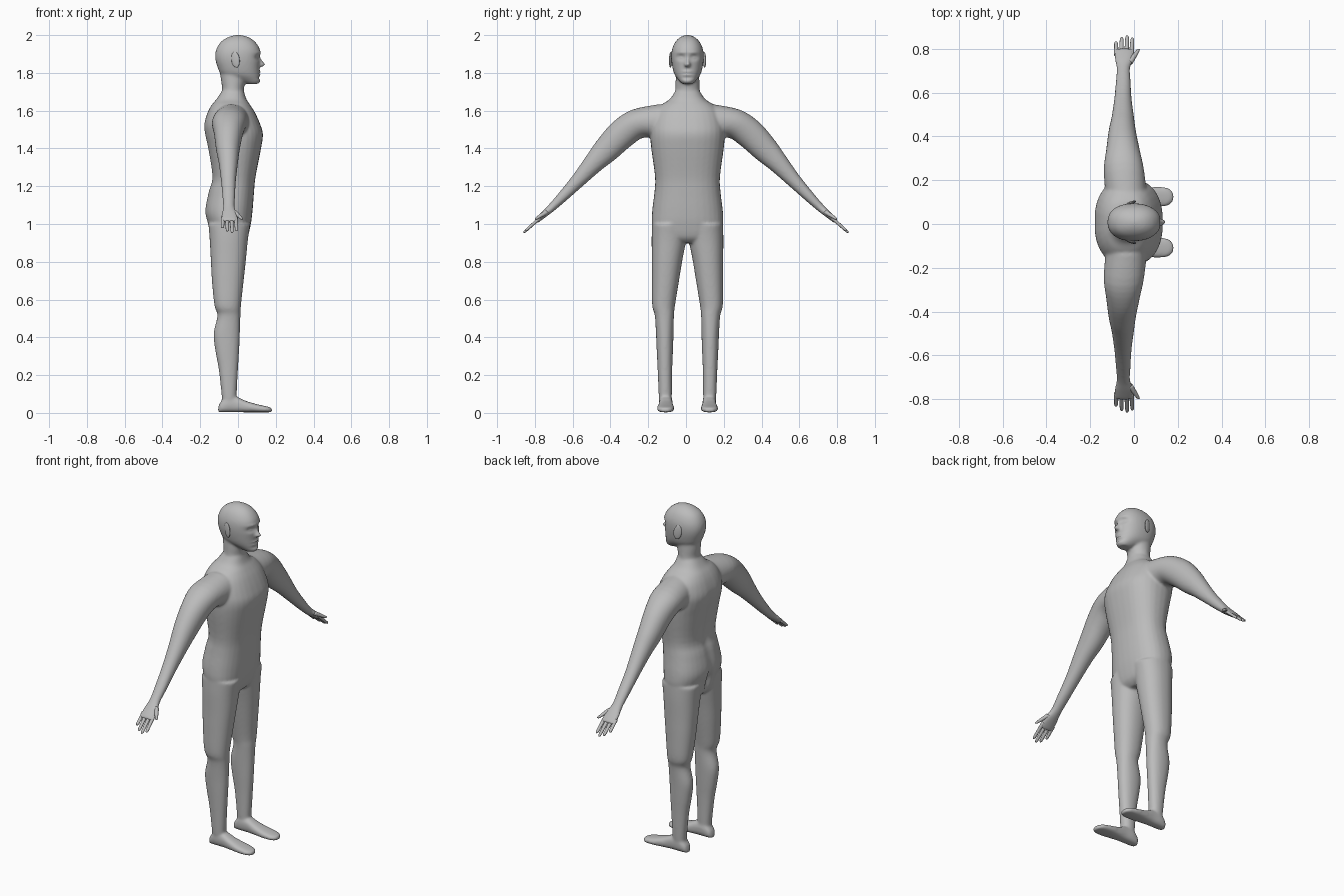
import bpy, bmesh, math
from mathutils import Vector

if "Cube" in bpy.data.objects:
    bpy.data.objects.remove(bpy.data.objects["Cube"])

skin = bpy.data.materials.new("plain_grey")
skin.diffuse_color = (0.5, 0.5, 0.5, 1)
skin.use_nodes = True
skin.node_tree.nodes["Principled BSDF"].inputs["Base Color"].default_value = skin.diffuse_color
CY = 0.008  # body symmetry plane


def finish(ob):
    ob.data.materials.clear()
    ob.data.materials.append(skin)
    for p in ob.data.polygons:
        p.use_smooth = True
        p.material_index = 0


def loft(name, rings, n=32, sub=4, power=2.0):
    """Closed skin through rings (centre, half axis u, half axis v), smoothed between them."""
    keys = [tuple(c) + tuple(u) + tuple(v) for c, u, v in rings]
    pts = [keys[0]] + keys + [keys[-1]]
    dense = []
    for i in range(len(keys) - 1):
        for k in range(sub):
            t = k / sub
            dense.append([0.5 * (2 * b + (c - a) * t + (2 * a - 5 * b + 4 * c - d) * t * t
                                 + (3 * b - a - 3 * c + d) * t ** 3)
                          for a, b, c, d in zip(*pts[i:i + 4])])
    dense.append(keys[-1])
    bm = bmesh.new()
    loops = []
    for k in dense:
        c, u, v = Vector(k[:3]), Vector(k[3:6]), Vector(k[6:])
        loop = []
        for j in range(n):
            a = 2 * math.pi * j / n
            ca, sa = math.cos(a), math.sin(a)
            f = lambda w: math.copysign(abs(w) ** (2 / power), w)
            loop.append(bm.verts.new(c + u * f(ca) + v * f(sa)))
        loops.append(loop)
    for a, b in zip(loops, loops[1:]):
        for j in range(n):
            bm.faces.new((a[j], a[(j + 1) % n], b[(j + 1) % n], b[j]))
    bm.faces.new(loops[0])
    bm.faces.new(loops[-1])
    bmesh.ops.recalc_face_normals(bm, faces=bm.faces)
    me = bpy.data.meshes.new(name)
    bm.to_mesh(me)
    bm.free()
    ob = bpy.data.objects.new(name, me)
    bpy.context.collection.objects.link(ob)
    finish(ob)
    return ob


def upright(name, rows, power=2.0, side=0):
    """Rows of (z, y0, y1, x0, x1); side mirrors about the body plane."""
    s = side or 1
    return loft(name, [(((x0 + x1) / 2, CY + s * (y0 + y1) / 2, z),
                        ((x1 - x0) / 2, 0, 0), (0, (y1 - y0) / 2, 0))
                       for z, y0, y1, x0, x1 in rows], power=power)


def ball(name, loc, size, tilt=0):
    bpy.ops.mesh.primitive_uv_sphere_add(segments=24, ring_count=14, location=loc, rotation=(0, tilt, 0))
    ob = bpy.context.object
    ob.name, ob.scale = name, size
    finish(ob)
    return ob


parts = []
# torso
torso = [(0.90, .10, -.11, .02), (0.93, .17, -.14, .05), (1.0, .188, -.16, .068), (1.07, .187, -.175, .077),
         (1.17, .175, -.157, .085), (1.25, .172, -.138, .093), (1.40, .192, -.16, .122), (1.475, .198, -.176, .132),
         (1.53, .195, -.18, .117), (1.59, .175, -.162, .09), (1.63, .14, -.14, .065), (1.66, .095, -.115, .045),
         (1.70, .067, -.088, .032)]
parts.append(upright("torso", [(z, -h, h, a, b) for z, h, a, b in torso], 2.35))
# neck and head
neck = [(1.62, .08, -.12, .05), (1.70, .066, -.086, .031), (1.76, .063, -.09, .04), (1.83, .06, -.1, .05)]
parts.append(upright("neck", [(z, -h, h, a, b) for z, h, a, b in neck]))
head = [(1.742, .028, .045, .105), (1.757, .043, .0, .116), (1.79, .068, -.085, .114), (1.83, .080, -.108, .114),
        (1.88, .086, -.121, .118), (1.925, .082, -.115, .116), (1.965, .064, -.09, .09), (1.99, .037, -.05, .054),
        (2.001, .008, -.01, .012)]
parts.append(upright("head", [(z, -h, h, a, b) for z, h, a, b in head], 2.25))
# nose
parts.append(upright("nose", [(1.888, -.007, .007, .09, .115), (1.86, -.010, .010, .09, .134),
                              (1.845, -.017, .017, .09, .146), (1.833, -.015, .015, .09, .135)]))

leg = [(0.03, .085, .147, -.085, -.01), (0.085, .083, .152, -.086, -.008), (0.23, .081, .158, -.102, .0),
       (0.33, .077, .163, -.12, .006), (0.42, .074, .167, -.129, .01), (0.515, .072, .173, -.109, .013),
       (0.57, .066, .187, -.125, .016), (0.70, .045, .189, -.138, .03), (0.81, .027, .189, -.144, .042),
       (0.92, .006, .190, -.15, .053), (1.0, .0, .188, -.157, .065)]
foot = [(-.105, .012, .022), (-.095, .028, .05), (-.06, .036, .085), (-.01, .036, .083), (.04, .04, .061),
        (.10, .046, .043), (.15, .042, .032), (.172, .028, .026), (.181, .01, .02)]
arm = [(.13, 1.535, .10, -.13, .06), (.25, 1.532, .081, -.138, .045), (.335, 1.48, .079, -.127, .026),
       (.42, 1.395, .070, -.116, .009), (.487, 1.325, .055, -.102, .0), (.572, 1.23, .039, -.090, -.011),
       (.65, 1.148, .029, -.083, -.015), (.71, 1.088, .022, -.079, -.018), (.75, 1.053, .018, -.088, -.002),
       (.79, 1.018, .013, -.092, .0), (.797, 1.012, .008, -.088, -.004)]
AX = Vector((0, .72, -.69))


def limb(side, y, z):
    """Ring axis across the arm, turning from the level shoulder to the sloping forearm."""
    t = min(1, max(0, (y - .1) / .25))
    a = math.radians(90 - 43 * t)
    return (0, side * math.cos(a), math.sin(a))


for s, tag in ((-1, "right"), (1, "left")):
    parts.append(upright(tag + "_leg", leg, 2.2, s))
    parts.append(loft(tag + "_foot", [((x, CY + s * (.115 + .03 * max(0, x) * .3), h / 2 + .003), (0, w, 0), (0, 0, h / 2))
                                      for x, w, h in foot], power=2.6))
    rings = []
    for y, z, h, x0, x1 in arm:
        d = Vector(limb(s, y, z))
        rings.append((((x0 + x1) / 2, s * y, z), ((x1 - x0) / 2, 0, 0), d * h))
    parts.append(loft(tag + "_arm", rings, power=2.1))
    # fingers and thumb
    for i, (xa, xb, yt) in enumerate(((-.080, -.082, .832), (-.058, -.056, .852), (-.034, -.031, .860), (-.012, -.007, .850))):
        a = Vector((xa, s * .772, 1.033))
        b = Vector((xb, s * yt, 1.012 - (yt - .797) * .92))
        up = Vector((0, s * .69, .72))
        loft(f"{tag}_finger_{i + 1}", [(a.lerp(b, t), (r, 0, 0), up * r * .85)
                                       for t, r in ((0, .011), (.5, .0095), (.85, .0085), (.96, .006), (1, .001))], n=12)
    a, b = Vector((-.02, s * .735, 1.066)), Vector((.022, s * .798, 1.025))
    loft(tag + "_thumb", [(a.lerp(b, t), (r, 0, 0), Vector((0, s * .69, .72)) * r * .85)
                          for t, r in ((0, .015), (.5, .012), (.85, .0085), (.96, .006), (1, .001))], n=12)
    # ear
    ear = ball(tag + "_ear", (-.013, CY + s * .089, 1.87), (.023, .007, .042), -.15)
    ear.rotation_euler.z = s * .3

# fuse the body into one skin
bpy.ops.object.select_all(action='DESELECT')
for p in parts:
    p.select_set(True)
bpy.context.view_layer.objects.active = parts[0]
bpy.ops.object.join()
body = bpy.context.object
body.name = "body"
rm = body.modifiers.new("fuse", 'REMESH')
rm.mode, rm.voxel_size = 'VOXEL', 0.0065
sm = body.modifiers.new("soften", 'SMOOTH')
sm.factor, sm.iterations = 0.5, 10
for m in ("fuse", "soften"):
    bpy.ops.object.modifier_apply(modifier=m)

# sculpted dents and bumps: (z, |y|, z radius, y radius, x shift)
face = [(1.882, .035, .014, .022, -.013), (1.880, .035, .006, .013, .006), (1.908, .03, .008, .03, .004),
        (1.806, 0, .006, .024, .007), (1.790, 0, .006, .022, .006), (1.798, 0, .003, .024, -.004),
        (1.773, 0, .007, .03, -.005), (1.755, 0, .012, .022, .004)]
back = [(1.0, 0, .07, .02, .022), (1.3, 0, .2, .03, .008)]
for v in body.data.vertices:
    y, z = abs(v.co.y - CY), v.co.z
    for zc, yc, rz, ry, dx in (face if v.co.x > .06 and z > 1.735 else back if v.co.x < -.08 and y < .12 else ()):
        v.co.x += dx * math.exp(-((z - zc) / rz) ** 2 - ((y - yc) / ry) ** 2)
finish(body)
